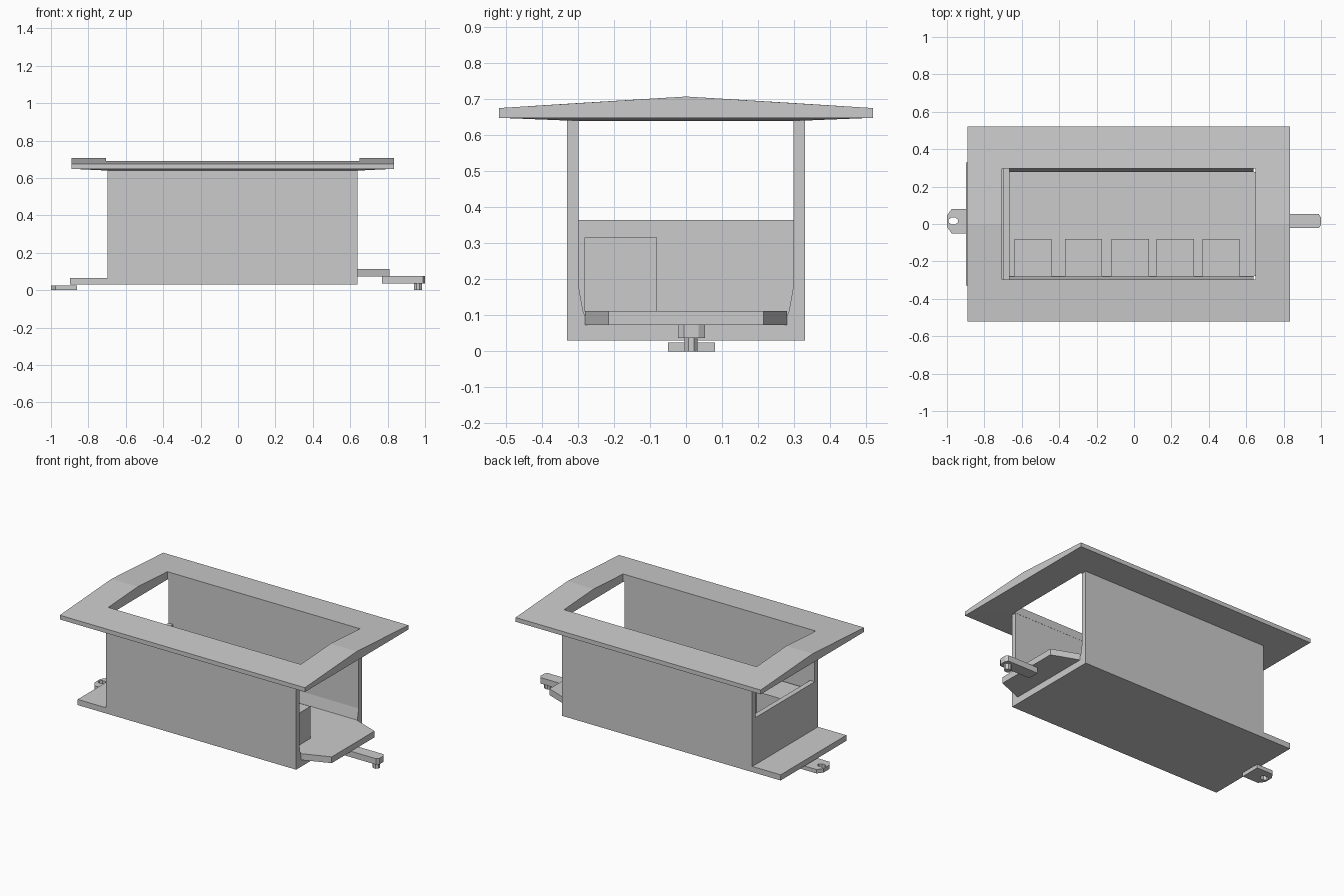
import bpy, bmesh, math
from mathutils import Vector

if "Cube" in bpy.data.objects:
    bpy.data.objects.remove(bpy.data.objects["Cube"])


def finish(name, bm):
    bmesh.ops.recalc_face_normals(bm, faces=bm.faces[:])
    mesh = bpy.data.meshes.new(name)
    bm.to_mesh(mesh)
    bm.free()
    ob = bpy.data.objects.new(name, mesh)
    bpy.context.collection.objects.link(ob)
    return ob


def prism(name, pts, lo, hi, axis='z'):
    """Extrude a 2D outline: (x, y) along z, or (y, z) along x."""
    put = (lambda a, b, h: (a, b, h)) if axis == 'z' else (lambda a, b, h: (h, a, b))
    bm = bmesh.new()
    face = bm.faces.new([bm.verts.new(put(a, b, lo)) for a, b in pts])
    new = bmesh.ops.extrude_face_region(bm, geom=[face])['geom']
    bmesh.ops.translate(bm, vec=Vector(put(0, 0, hi - lo)),
                        verts=[v for v in new if isinstance(v, bmesh.types.BMVert)])
    return finish(name, bm)


def box(name, x0, x1, y0, y1, z0, z1):
    return prism(name, [(x0, y0), (x1, y0), (x1, y1), (x0, y1)], z0, z1)


def oval(cx, cy, rx, ry, n=8):
    return [(cx + rx * math.cos((i + .5) * math.tau / n),
             cy + ry * math.sin((i + .5) * math.tau / n)) for i in range(n)]


# Roof frame: four rings, with a ridge point in the middle of each end
def ring(x0, x1, y, side_z, ridge_z):
    return [(x0, -y, side_z), (x1, -y, side_z), (x1, 0, ridge_z),
            (x1, y, side_z), (x0, y, side_z), (x0, 0, ridge_z)]


bm = bmesh.new()
rings = [[bm.verts.new(p) for p in r] for r in (
    ring(-.89, .835, .52, .676, .708),
    ring(-.705, .65, .297, .690, .708),
    ring(-.705, .65, .297, .640, .640),
    ring(-.89, .835, .52, .649, .649))]
for k in range(4):
    a, b = rings[k], rings[(k + 1) % 4]
    for i in range(6):
        j = (i + 1) % 6
        bm.faces.new((a[i], a[j], b[j], b[i]))
finish("roof_frame", bm)

# Body trough: side walls and floor in one U profile
inner = [(.298, .645), (.298, .18), (.286, .112), (.27, .073)]
profile = ([(-.33, .645), (-.33, .03), (.33, .03), (.33, .645)] + inner
           + [(-y, z) for y, z in reversed(inner)])
prism("body_trough", profile, -.697, .64, 'x')

# Rear step and low rear wall
box("rear_step", -.897, -.69, -.33, .33, .03, .066)
box("rear_wall", -.698, -.665, -.299, .299, .06, .365)

# Inner deck running out to a tapered front platform
prism("deck", [(-.67, -.28), (.64, -.28), (.81, -.215), (.81, .215), (.64, .28), (-.67, .28)],
      .073, .113)

# Row of seat blocks
for i, x in enumerate((-.64, -.37, -.12, .12, .365)):
    box(f"seat_{i + 1}", x, x + .2, -.282, -.08, .111, .317)

# Rear coupling plate with a pin hole
plate = prism("rear_coupling", [(-.86, -.05), (-.86, .08), (-.975, .08), (-1, .045),
                                (-1, -.015), (-.975, -.05)], 0, .025)
cutter = prism("hole_cutter", oval(-.966, .016, .027, .02), -.05, .08)
cutter.hide_render = True
cutter.hide_set(True)
mod = plate.modifiers.new("hole", 'BOOLEAN')
mod.object = cutter
mod.solver = 'EXACT'
bpy.context.view_layer.objects.active = plate
bpy.ops.object.modifier_apply(modifier=mod.name)
bpy.data.objects.remove(cutter)

# Front coupling bar and its hanging pin
prism("front_coupling", [(.77, -.022), (.988, -.022), (1, -.005), (1, .035),
                         (.988, .053), (.77, .053)], .037, .075)
prism("coupling_pin", oval(.962, .014, .023, .02), 0, .045)
